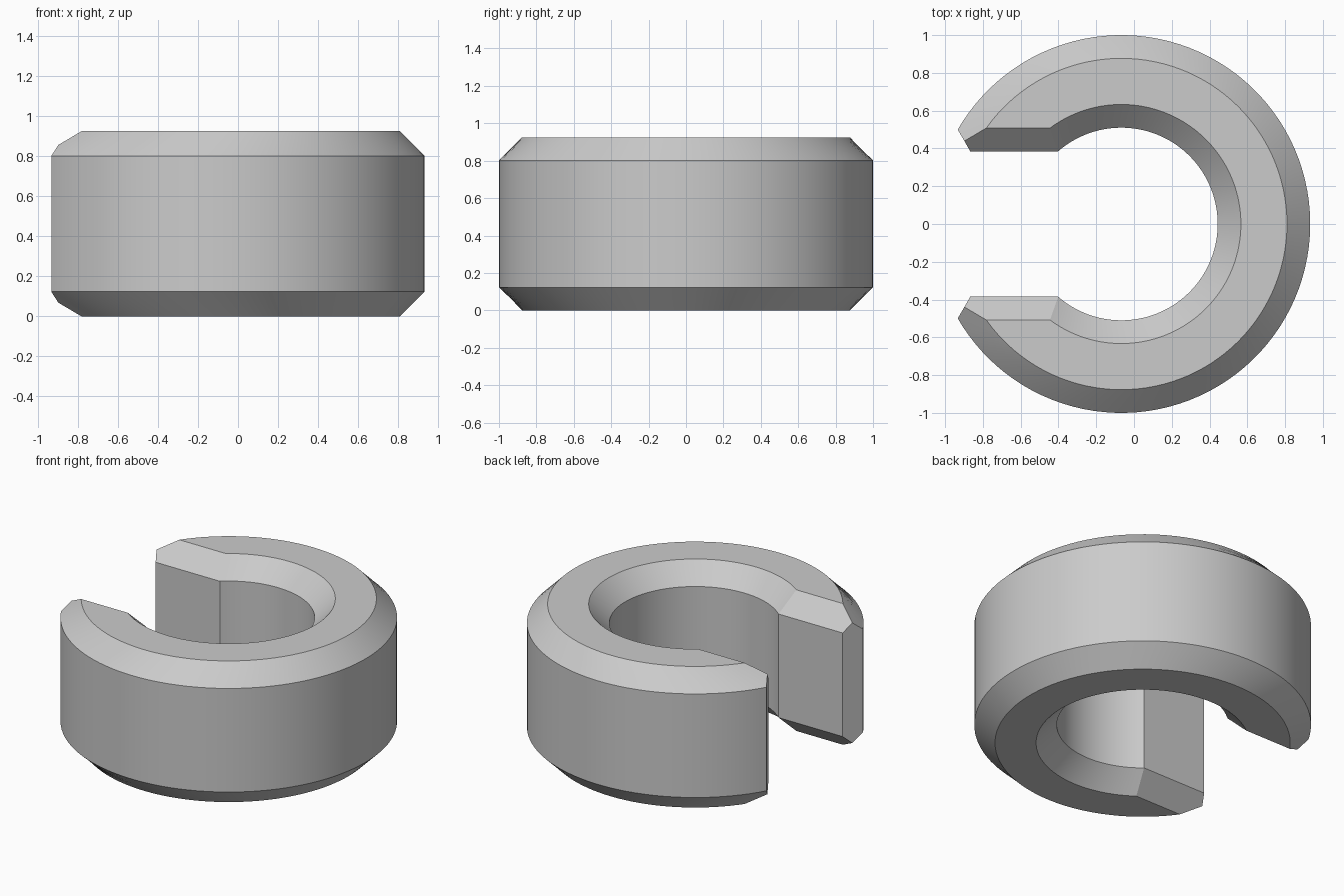
import bpy, bmesh
from math import asin, cos, sin, pi, radians
from mathutils import Vector

OUTER, INNER, HEIGHT = 1.0, 0.51, 0.925
CHAMFER, HALF_GAP, CENTRE_X = 0.123, 0.385, -0.067
STEPS = 96

cube = bpy.data.objects.get("Cube")
if cube:
    bpy.data.objects.remove(cube, do_unlink=True)

# Plain grey material
grey = bpy.data.materials.new("plain_grey")
grey.use_nodes = True
colour = (0.6, 0.6, 0.6, 1)
grey.diffuse_color = colour
grey.node_tree.nodes["Principled BSDF"].inputs["Base Color"].default_value = colour


def rim_point(radius, inset, t):
    """Point along an arc that stops at the (inset) wall of the gap."""
    reach = pi - asin((HALF_GAP + inset) / radius)
    a = reach * (1 - 2 * t)
    return CENTRE_X + radius * cos(a), radius * sin(a)


# Chamfered cross-section, swept round the open ring
levels = [(0, CHAMFER), (CHAMFER, 0), (HEIGHT - CHAMFER, 0), (HEIGHT, CHAMFER)]
bm = bmesh.new()
sections = []
for k in range(STEPS + 1):
    t = k / STEPS
    outer = [bm.verts.new((*rim_point(OUTER - i, i, t), z)) for z, i in levels]
    inner = [bm.verts.new((*rim_point(INNER + i, i, t), z)) for z, i in levels]
    sections.append(outer + inner[::-1])
for a, b in zip(sections, sections[1:]):
    for j in range(len(a)):
        n = (j + 1) % len(a)
        bm.faces.new((a[j], a[n], b[n], b[j]))

# Flat gap walls with their chamfers
for s in (sections[0], sections[-1]):
    for j in range(3):
        bm.faces.new((s[j], s[j + 1], s[6 - j], s[7 - j]))

# Trim the sharp vertical corner of each jaw, leaving the other jaw alone
for side in (1, -1):
    tip = Vector((-0.933, 0.5 * side, 0))
    along = Vector((-0.867, HALF_GAP * side, 0)) - tip
    normal = Vector((-abs(along.y), -side * abs(along.x), 0))
    faces = [f for f in bm.faces if f.calc_center_median().y * side > 0]
    edges = {e for f in faces for e in f.edges}
    verts = {v for f in faces for v in f.verts}
    cut = bmesh.ops.bisect_plane(bm, geom=[*verts, *edges, *faces],
                                 plane_co=tip, plane_no=normal, clear_outer=True)
    rim = [e for e in cut["geom_cut"] if isinstance(e, bmesh.types.BMEdge)]
    bmesh.ops.holes_fill(bm, edges=rim, sides=0)
bmesh.ops.recalc_face_normals(bm, faces=bm.faces[:])

mesh = bpy.data.meshes.new("open_ring")
bm.to_mesh(mesh)
bm.free()
mesh.materials.append(grey)
ring = bpy.data.objects.new("open_ring", mesh)
bpy.context.collection.objects.link(ring)
bpy.ops.object.select_all(action="DESELECT")
ring.select_set(True)
bpy.context.view_layer.objects.active = ring
bpy.ops.object.shade_smooth_by_angle(angle=radians(20))
